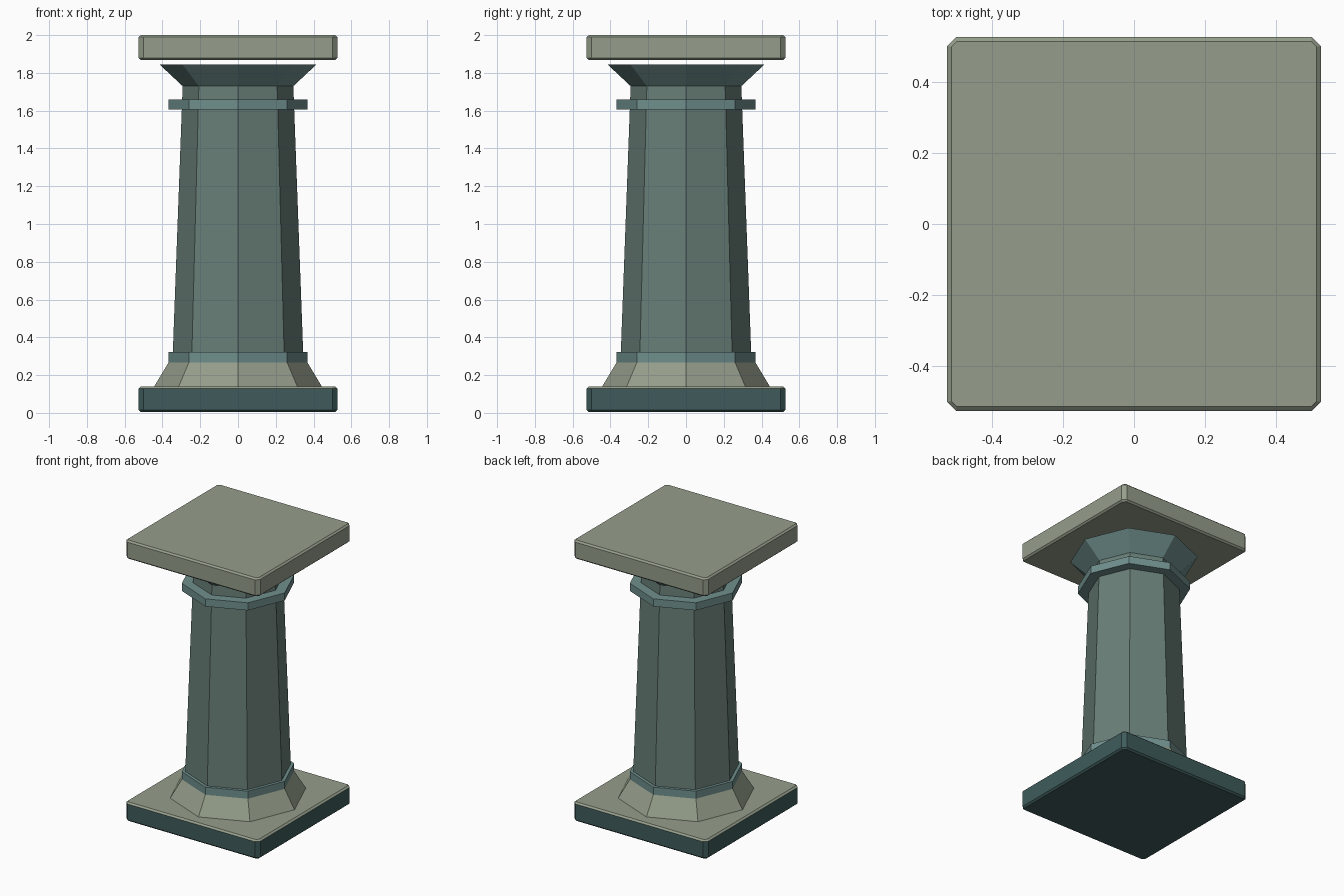
import bpy, bmesh
from math import cos, sin, pi

if "Cube" in bpy.data.objects:
    bpy.data.objects.remove(bpy.data.objects["Cube"])


def material(name, rgb):
    m = bpy.data.materials.new(name)
    m.diffuse_color = (*rgb, 1)
    m.use_nodes = True
    m.node_tree.nodes["Principled BSDF"].inputs["Base Color"].default_value = m.diffuse_color
    return m


pale = material("pale_stone", (0.30, 0.34, 0.26))
grey = material("grey_green_stone", (0.14, 0.21, 0.185))
teal = material("teal_stone", (0.16, 0.28, 0.27))
dark = material("dark_stone", (0.05, 0.105, 0.105))


def loft(name, rings, mats, top_from=None):
    """Skin closed rings of points, cap both ends; strips from top_from use the second material."""
    bm = bmesh.new()
    loops = [[bm.verts.new(p) for p in ring] for ring in rings]
    n = len(loops[0])
    bm.faces.new(loops[0][::-1])
    for k in range(len(loops) - 1):
        a, b = loops[k], loops[k + 1]
        for i in range(n):
            j = (i + 1) % n
            f = bm.faces.new((a[i], a[j], b[j], b[i]))
            f.material_index = int(top_from is not None and k >= top_from)
    bm.faces.new(loops[-1]).material_index = len(mats) - 1
    me = bpy.data.meshes.new(name)
    bm.to_mesh(me)
    bm.free()
    for m in mats:
        me.materials.append(m)
    ob = bpy.data.objects.new(name, me)
    bpy.context.collection.objects.link(ob)
    return ob


def octagon(name, profile, mat):
    loft(name, [[(r * cos(i * pi / 4), r * sin(i * pi / 4), z) for i in range(8)]
                for r, z in profile], [mat])


def slab(name, z0, z1, mats, top_from=None):
    """Square block with chamfered corners and rims."""
    def ring(h, z):
        c = h - 0.025 if h > 0.52 else h - 0.015
        return [(h, -c, z), (h, c, z), (c, h, z), (-c, h, z),
                (-h, c, z), (-h, -c, z), (-c, -h, z), (c, -h, z)]
    b = 0.011
    loft(name, [ring(0.514, z0), ring(0.526, z0 + b), ring(0.526, z1 - b), ring(0.514, z1)],
         mats, top_from)


# Square plinth with pale top, and floating square top slab
slab("plinth", 0.005, 0.14, [dark, pale], top_from=2)
slab("top_slab", 1.868, 2.0, [pale])

# Eight-sided column parts
octagon("base_flare", [(0.444, 0.14), (0.367, 0.268)], pale)
octagon("lower_ring", [(0.367, 0.268), (0.367, 0.322)], teal)
octagon("shaft", [(0.345, 0.322), (0.293, 1.73)], grey)
octagon("upper_ring", [(0.367, 1.606), (0.367, 1.66)], teal)
octagon("capital", [(0.293, 1.73), (0.416, 1.845)], teal)
